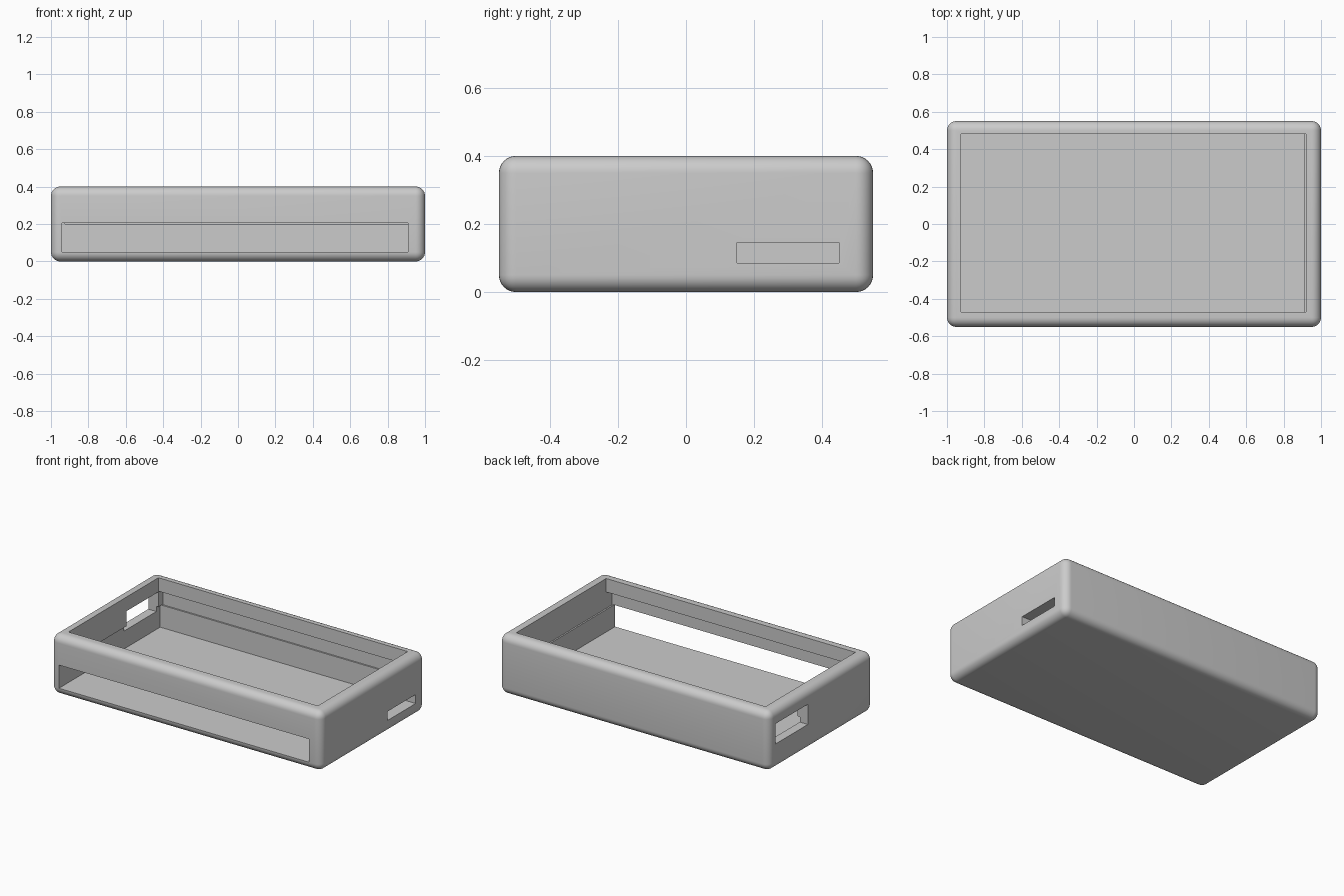
import bpy
import bmesh
import math

default = bpy.data.objects.get("Cube")
if default:
    bpy.data.objects.remove(default, do_unlink=True)

# Single grey plastic
GREY = (0.6, 0.6, 0.6, 1.0)
plastic = bpy.data.materials.new("grey_plastic")
plastic.use_nodes = True
plastic.diffuse_color = GREY
bsdf = next(n for n in plastic.node_tree.nodes if n.type == "BSDF_PRINCIPLED")
bsdf.inputs["Base Color"].default_value = GREY


def box(name, xs, ys, zs):
    """Axis-aligned box spanning the given ranges."""
    bm = bmesh.new()
    bmesh.ops.create_cube(bm, size=1)
    for v in bm.verts:
        v.co = [r[0] if c < 0 else r[1] for c, r in zip(v.co, (xs, ys, zs))]
    mesh = bpy.data.meshes.new(name)
    bm.to_mesh(mesh)
    bm.free()
    mesh.materials.append(plastic)
    obj = bpy.data.objects.new(name, mesh)
    bpy.context.collection.objects.link(obj)
    return obj


def apply(obj, mod):
    bpy.ops.object.select_all(action="DESELECT")
    obj.select_set(True)
    bpy.context.view_layer.objects.active = obj
    bpy.ops.object.modifier_apply(modifier=mod.name)


# Rounded outer body
case = box("case_shell", (-1, 1), (-0.55, 0.55), (0, 0.4))
bevel = case.modifiers.new("rounding", "BEVEL")
bevel.width = 0.05
bevel.segments = 8
apply(case, bevel)

# Cavities and side openings
CUTS = {
    "top_opening": ((-0.925, 0.92), (-0.47, 0.48), (0.25, 0.6)),
    "middle_recess": ((-0.925, 0.92), (-0.53, 0.53), (0.2, 0.31)),
    "lower_pocket_and_front_slot": ((-0.94, 0.91), (-0.7, 0.52), (0.05, 0.205)),
    "left_end_window": ((-1.2, -0.8), (0.14, 0.48), (0.17, 0.305)),
    "right_end_slot": ((0.8, 1.2), (0.15, 0.45), (0.085, 0.145)),
}
for name, ranges in CUTS.items():
    cutter = box(name, *ranges)
    cutter.hide_render = True
    cut = case.modifiers.new(name, "BOOLEAN")
    cut.operation = "DIFFERENCE"
    cut.solver = "EXACT"
    cut.object = cutter
    apply(case, cut)
    bpy.data.objects.remove(cutter, do_unlink=True)

bpy.ops.object.shade_smooth_by_angle(angle=math.radians(30))
